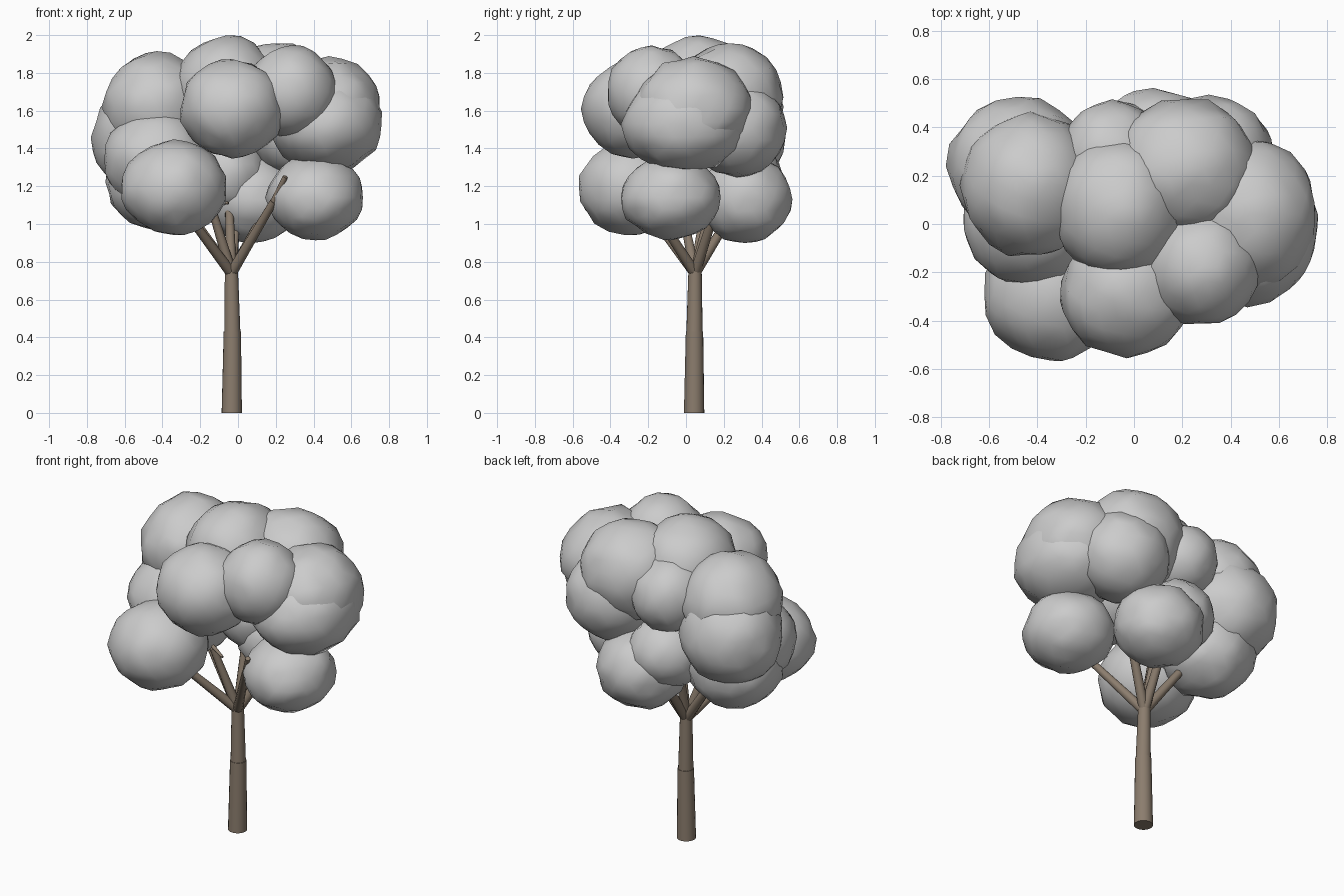
import bpy, bmesh, random
from mathutils import Vector, noise

if "Cube" in bpy.data.objects:
    bpy.data.objects.remove(bpy.data.objects["Cube"])

random.seed(4)
bark = bpy.data.materials.new("bark")
bark.diffuse_color = (0.26, 0.205, 0.155, 1)
bark.use_nodes = True
bark.node_tree.nodes["Principled BSDF"].inputs["Base Color"].default_value = bark.diffuse_color


def new_object(name, bm, material=None):
    mesh = bpy.data.meshes.new(name)
    bm.to_mesh(mesh)
    bm.free()
    obj = bpy.data.objects.new(name, mesh)
    bpy.context.collection.objects.link(obj)
    if material:
        mesh.materials.append(material)
    return obj


def limb(name, path, sides=14):
    """Tapered tube through (x, y, z, radius) points, with sharp ends."""
    bm = bmesh.new()
    for a, b in zip(path, path[1:]):
        p, q = Vector(a[:3]), Vector(b[:3])
        part = bmesh.ops.create_cone(bm, cap_ends=True, segments=sides, radius1=a[3],
                                     radius2=b[3], depth=(q - p).length)
        turn = (q - p).to_track_quat('Z', 'Y')
        for v in part["verts"]:
            v.co = turn @ v.co + (p + q) / 2
    for f in bm.faces:
        f.smooth = len(f.verts) == 4
    for e in bm.edges:
        if any(len(f.verts) > 4 for f in e.link_faces):
            e.smooth = False
    return new_object(name, bm, bark)


def leaf_clump(name, centre, radii):
    """Lumpy low-poly ball, smooth shaded."""
    bm = bmesh.new()
    bmesh.ops.create_icosphere(bm, subdivisions=3, radius=1)
    shift = Vector([random.uniform(-50, 50) for _ in range(3)])
    for v in bm.verts:
        k = 1.005 + 0.075 * noise.noise(v.co * 3.6 + shift)
        v.co = Vector([c + r * k * u for c, r, u in zip(centre, radii, v.co)])
    for f in bm.faces:
        f.smooth = True
    return new_object(name, bm)


# Trunk in two slightly stepped sections
limb("trunk_lower", [(-.033, .043, 0, .054), (-.03, .045, .43, .046)], 18)
limb("trunk_upper", [(-.03, .045, .43, .043), (-.035, .048, .76, .035)], 18)

# Branches fanning out from the top of the trunk
fork = (-.035, .048, .74, .029)
tips = [(-.32, -.24, 1.12), (-.36, .12, 1.20), (.19, -.2, 1.12), (.25, .21, 1.25),
        (.0, .3, 1.15), (-.15, -.03, 1.12), (-.05, .16, 1.2)]
for i, tip in enumerate(tips):
    limb(f"branch_{i + 1}", [fork, (*tip, .02)], 10)
limb("twig_front_right", [(.19, -.2, 1.12, .018), (.25, -.26, 1.25, .014)], 10)
limb("twig_left", [(-.15, -.03, 1.13, .012), (-.05, -.08, 1.11, .007)], 8)

# Crown: centre and radii of every leaf clump
clumps = [
    # lower ring
    ((-.34, -.29, 1.19), (.28, .275, .25)),
    ((.41, -.08, 1.14), (.255, .265, .22)),
    ((.08, .31, 1.13), (.26, .25, .23)),
    ((-.07, .27, 1.26), (.22, .23, .21)),
    ((-.43, .13, 1.22), (.27, .27, .25)),
    # middle ring
    ((-.43, .02, 1.34), (.28, .275, .265)),
    ((-.48, .24, 1.46), (.29, .285, .29)),
    ((.31, .27, 1.51), (.27, .26, .26)),
    ((.47, -.01, 1.53), (.295, .325, .255)),
    # upper ring
    ((-.09, .27, 1.62), (.22, .24, .22)),
    ((-.03, -.28, 1.61), (.275, .265, .26)),
    ((.28, -.18, 1.70), (.24, .24, .24)),
    ((.48, .04, 1.61), (.28, .31, .27)),
    ((.21, .23, 1.67), (.305, .285, .29)),
    ((-.06, .07, 1.71), (.275, .295, .285)),
    ((-.43, .16, 1.62), (.28, .295, .285)),
]
for i, (centre, radii) in enumerate(clumps):
    leaf_clump(f"leaf_clump_{i + 1}", centre, radii)
